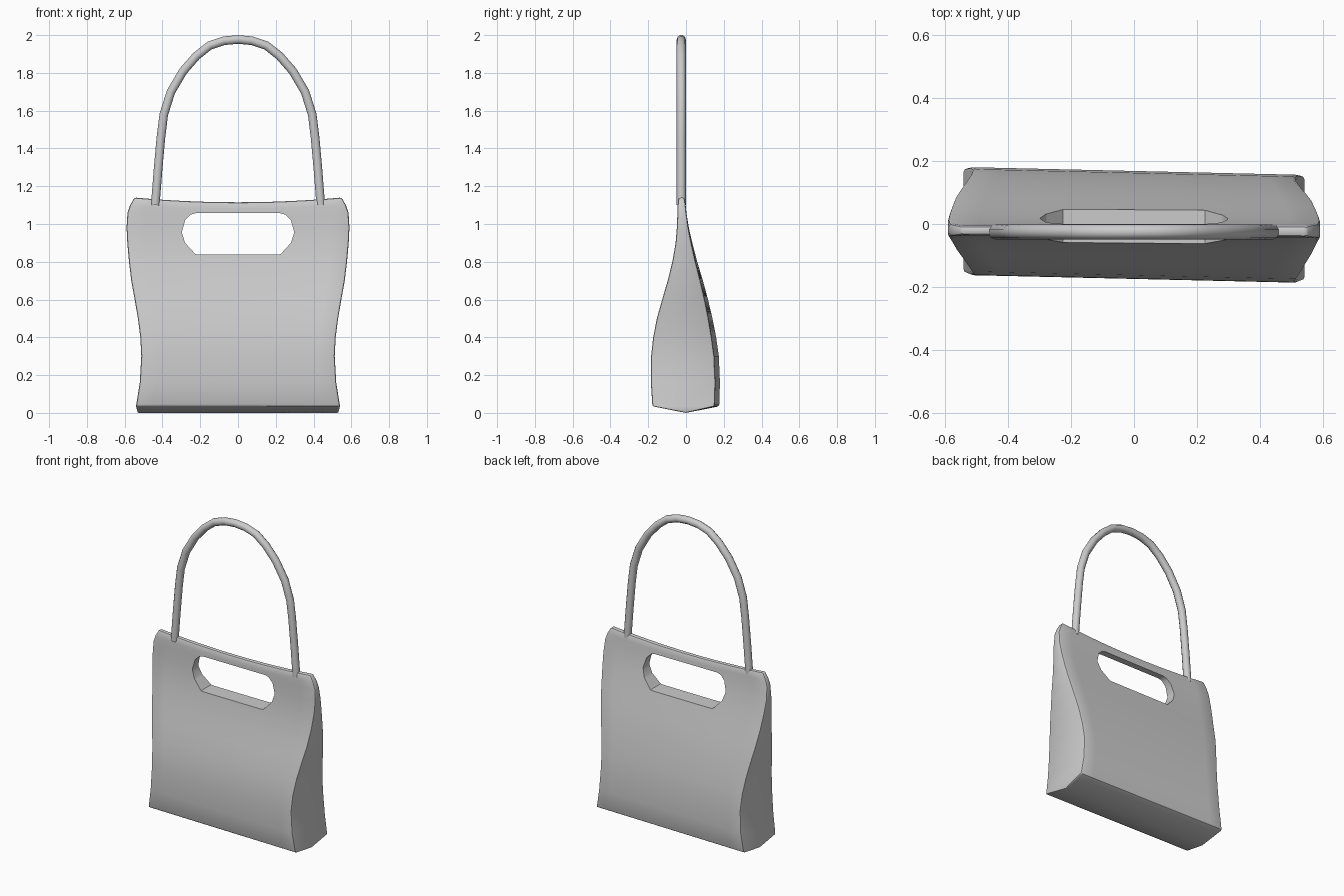
import bpy, bmesh, math

if "Cube" in bpy.data.objects:
    bpy.data.objects.remove(bpy.data.objects["Cube"])


def smooth(obj, angle):
    bpy.ops.object.select_all(action='DESELECT')
    obj.select_set(True)
    bpy.context.view_layer.objects.active = obj
    bpy.ops.object.shade_smooth_by_angle(angle=math.radians(angle))


def mesh_object(name, bm):
    bmesh.ops.recalc_face_normals(bm, faces=bm.faces)
    me = bpy.data.meshes.new(name)
    bm.to_mesh(me)
    bm.free()
    obj = bpy.data.objects.new(name, me)
    bpy.context.collection.objects.link(obj)
    return obj


# Bag body: rows of (z, half width, front y, back y)
ROWS = [
    (0.035, 0.54, -0.166, 0.164), (0.16, 0.52, -0.174, 0.168),
    (0.30, 0.512, -0.173, 0.162), (0.40, 0.517, -0.162, 0.148),
    (0.50, 0.53, -0.143, 0.130), (0.60, 0.547, -0.117, 0.108),
    (0.70, 0.565, -0.090, 0.083), (0.80, 0.577, -0.067, 0.055),
    (0.90, 0.586, -0.051, 0.031), (0.98, 0.590, -0.045, 0.014),
    (1.06, 0.585, -0.042, 0.002), (1.10, 0.571, -0.041, -0.002),
    (1.14, 0.548, -0.037, -0.007),
]
COLS = [-1 + i / 6 for i in range(13)]

bm = bmesh.new()


def row(z, w, y):
    pts = []
    for t in COLS:
        dip = 0.025 * (1 - t * t) * max(0, (z - 0.8) / 0.34)
        skew = -0.012 * t * min(1, abs(y) / 0.15)
        pts.append(bm.verts.new((w * t, y + skew, z - dip)))
    return pts


def bridge(a, b):
    for i in range(len(a) - 1):
        bm.faces.new((a[i], a[i + 1], b[i + 1], b[i]))


front = [row(z, w, f) for z, w, f, b in ROWS]
back = [row(z, w, b) for z, w, f, b in ROWS]
ridge = row(0.0, 0.53, 0.0)
for side in (front, back):
    for a, b in zip(side, side[1:]):
        bridge(a, b)
    bridge(ridge, side[0])
bridge(front[-1], back[-1])
for e in (0, -1):
    bm.faces.new((front[0][e], back[0][e], ridge[e]))
    for k in range(len(ROWS) - 1):
        bm.faces.new((front[k][e], back[k][e], back[k + 1][e], front[k + 1][e]))
body = mesh_object("bag_body", bm)

# Soft seams
bev = body.modifiers.new("seams", 'BEVEL')
bev.width = 0.01
bev.segments = 2
bev.limit_method = 'ANGLE'
bev.angle_limit = math.radians(40)

# Hand slot cutter: rounded outline extruded through the body
half = [(0.20, 0.838), (0.225, 0.84), (0.28, 0.90), (0.298, 0.955),
        (0.28, 1.02), (0.25, 1.05), (0.225, 1.057)]
outline = half + [(-x, z) for x, z in reversed(half)]
bm = bmesh.new()
face = bm.faces.new([bm.verts.new((x, -0.4, z)) for x, z in outline])
ext = bmesh.ops.extrude_face_region(bm, geom=[face])
bmesh.ops.translate(bm, vec=(0, 0.8, 0),
                    verts=[v for v in ext["geom"] if isinstance(v, bmesh.types.BMVert)])
cutter = mesh_object("hand_slot_cutter", bm)
cutter.hide_render = True
slot = body.modifiers.new("hand_slot", 'BOOLEAN')
slot.operation = 'DIFFERENCE'
slot.solver = 'EXACT'
slot.object = cutter
bpy.context.view_layer.objects.active = body
body.select_set(True)
for m in ("seams", "hand_slot"):
    bpy.ops.object.modifier_apply(modifier=m)
bpy.data.objects.remove(cutter)
smooth(body, 35)

# Arched carrying handle
arm = [(0.438, 1.10), (0.424, 1.28), (0.408, 1.46), (0.393, 1.58), (0.355, 1.70),
       (0.29, 1.81), (0.22, 1.89), (0.15, 1.945), (0.075, 1.97), (0, 1.977)]
path = arm + [(-x, z) for x, z in reversed(arm[:-1])]
curve = bpy.data.curves.new("handle", 'CURVE')
curve.dimensions = '3D'
curve.bevel_depth = 0.024
curve.bevel_resolution = 3
curve.use_fill_caps = True
spline = curve.splines.new('POLY')
spline.points.add(len(path) - 1)
for p, (x, z) in zip(spline.points, path):
    p.co = (x, -0.025, z, 1)
handle = bpy.data.objects.new("handle", curve)
bpy.context.collection.objects.link(handle)
bpy.ops.object.select_all(action='DESELECT')
handle.select_set(True)
bpy.context.view_layer.objects.active = handle
bpy.ops.object.convert(target='MESH')
smooth(bpy.context.view_layer.objects.active, 50)
